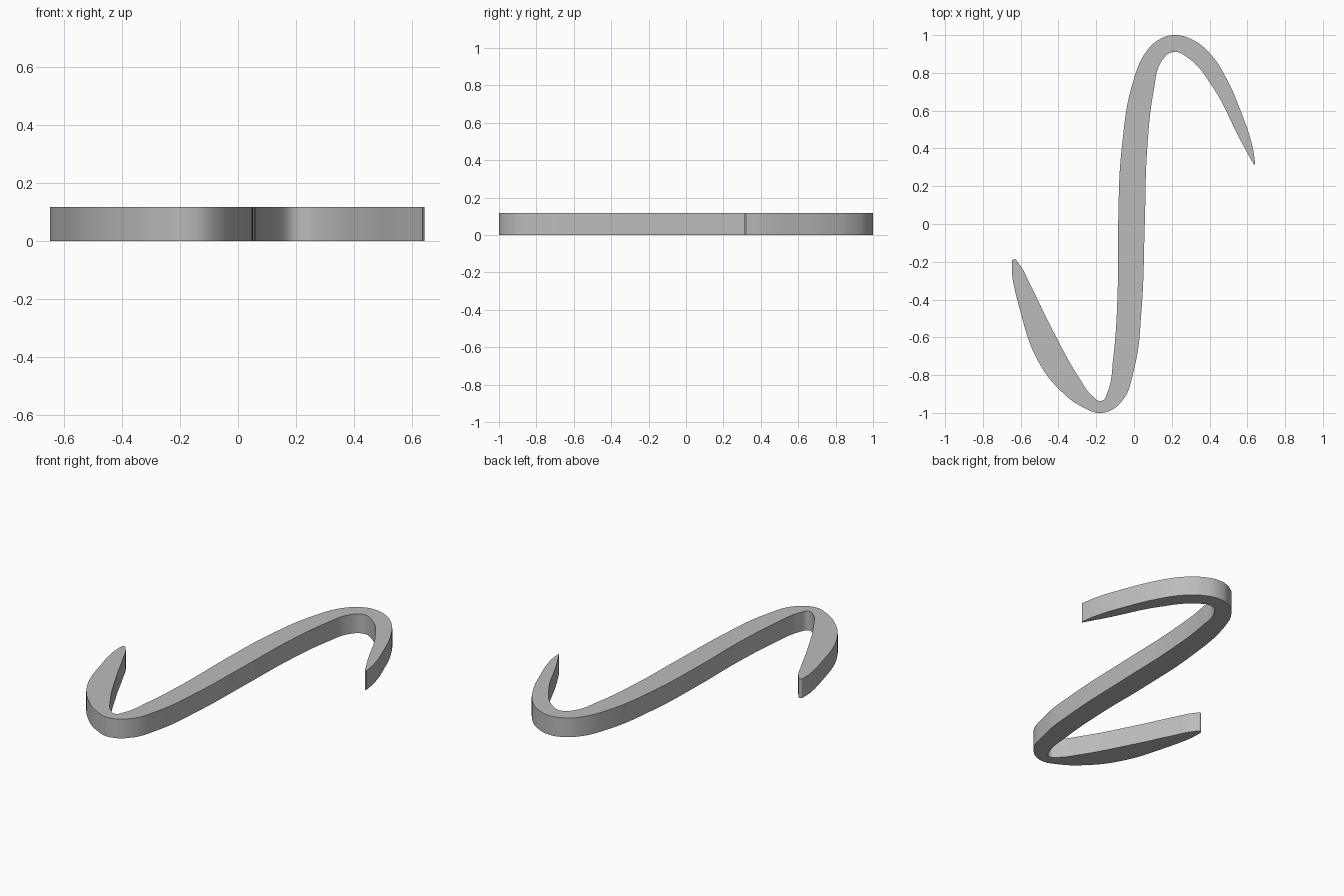
import bpy
import bmesh

# Remove the default cube only
default_cube = bpy.data.objects.get("Cube")
if default_cube:
    bpy.data.objects.remove(default_cube, do_unlink=True)

HEIGHT = 0.117

# Plan outline in hundredths of a unit, split where the edge turns sharply:
# right tip over the top, down the stem to the left tip, and back again
left_edge = [(64.2, 32), (62.5, 42), (56, 61), (49.5, 76), (40, 90.5), (31, 97.5), (21.5, 100),
             (14, 98), (7, 92), (0, 77), (-6.5, 40), (-8.4, 0), (-8.8, -40),
             (-11, -71), (-14, -89), (-17.2, -93.7), (-21.5, -91.5), (-29, -81.5),
             (-44.7, -53), (-55, -32), (-61, -21)]
right_edge = [(-63.8, -18.7), (-64.7, -22), (-60.5, -45), (-50, -74), (-37, -90),
              (-27, -97), (-17.2, -100), (-7, -94.5), (0, -77), (4, -45), (5.7, 0),
              (7, 40), (10.5, 71), (14.5, 86), (20.5, 91), (28.5, 88),
              (42, 72), (56, 45), (63.6, 31.2)]
outline = left_edge + right_edge

# Closed flat curve, extruded into a solid ribbon
curve = bpy.data.curves.new("ribbon_outline", "CURVE")
curve.dimensions = "2D"
curve.fill_mode = "BOTH"
curve.resolution_u = 8
curve.extrude = HEIGHT / 2
spline = curve.splines.new("BEZIER")
spline.bezier_points.add(len(outline) - 1)
spline.use_cyclic_u = True
for point, (x, y) in zip(spline.bezier_points, outline):
    point.co = (x / 100, y / 100, 0)
    point.handle_left_type = point.handle_right_type = "AUTO"

# Pointed end stays crisp
for point in (spline.bezier_points[0], spline.bezier_points[-1]):
    point.handle_left_type = point.handle_right_type = "VECTOR"

ribbon = bpy.data.objects.new("curved_ribbon", curve)
bpy.context.collection.objects.link(ribbon)
bpy.ops.object.select_all(action="DESELECT")
ribbon.select_set(True)
bpy.context.view_layer.objects.active = ribbon
bpy.ops.object.convert(target="MESH")
ribbon = bpy.context.view_layer.objects.active

# Weld the caps to the wall and rest the ribbon on the ground
bm = bmesh.new()
bm.from_mesh(ribbon.data)
bmesh.ops.remove_doubles(bm, verts=bm.verts, dist=0.0001)
bmesh.ops.translate(bm, verts=bm.verts, vec=(0, 0, HEIGHT / 2))
bmesh.ops.recalc_face_normals(bm, faces=bm.faces)
bm.to_mesh(ribbon.data)
bm.free()

# Plain grey finish
grey = bpy.data.materials.new("plain_grey")
grey.use_nodes = True
colour = (0.5, 0.5, 0.5, 1)
grey.diffuse_color = colour
grey.node_tree.nodes["Principled BSDF"].inputs["Base Color"].default_value = colour
ribbon.data.materials.clear()
ribbon.data.materials.append(grey)

bpy.ops.object.shade_smooth_by_angle(angle=0.6)
